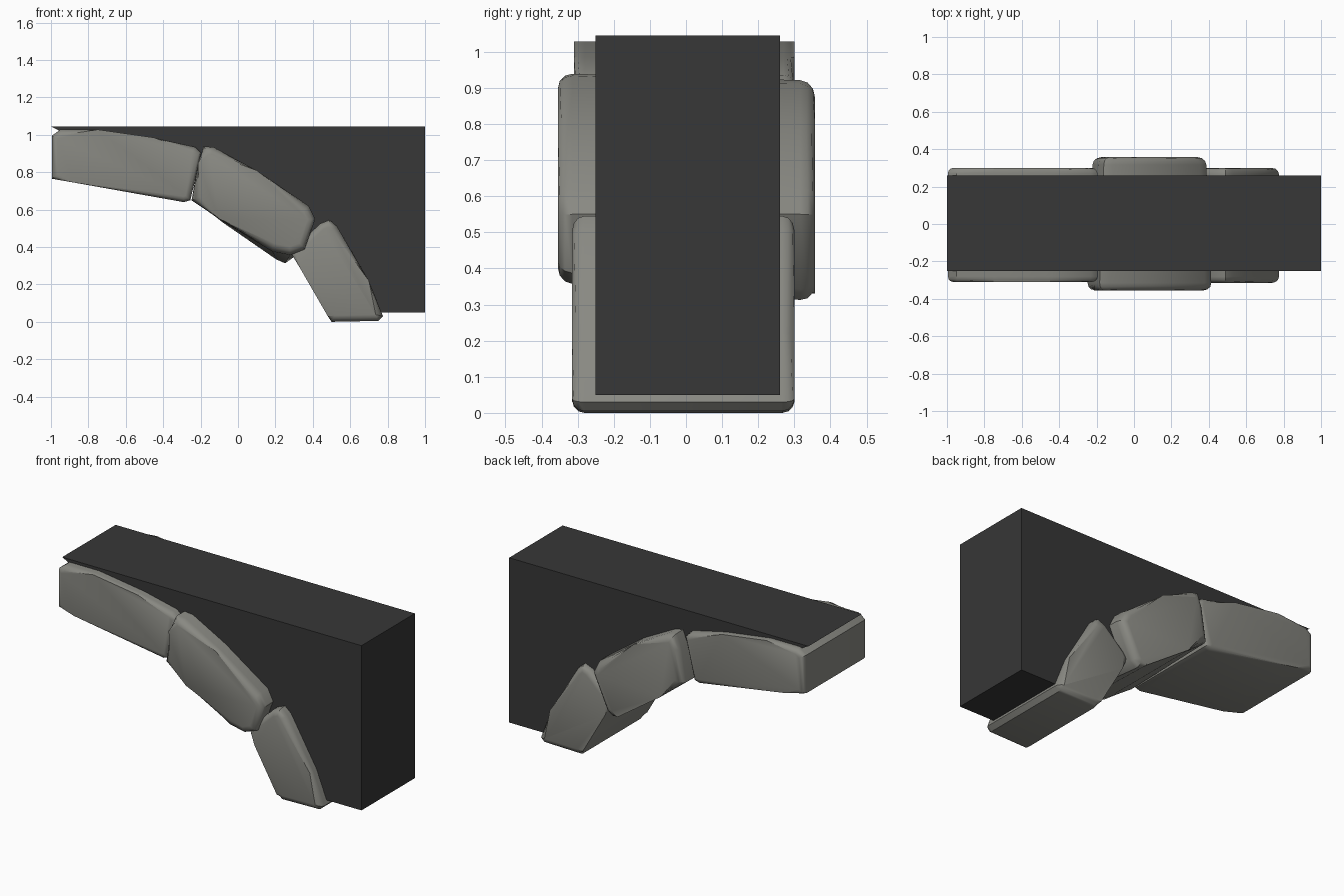
import bpy, bmesh

if "Cube" in bpy.data.objects:
    bpy.data.objects.remove(bpy.data.objects["Cube"])


def material(name, rgb):
    m = bpy.data.materials.new(name)
    m.diffuse_color = (*rgb, 1)
    m.use_nodes = True
    m.node_tree.nodes["Principled BSDF"].inputs["Base Color"].default_value = m.diffuse_color
    return m


stone = material("warm grey stone", (0.25, 0.25, 0.225))
dark = material("dark wall", (0.038, 0.038, 0.038))


def prism(name, front, back, y0, y1, mat, rim=0.0):
    """Loft between a front and a back (x, z) profile, with optional rounded rims."""
    bm = bmesh.new()
    a = [bm.verts.new((x, y0, z)) for x, z in front]
    b = [bm.verts.new((x, y1, z)) for x, z in back]
    n = len(a)
    caps = [bm.faces.new(a), bm.faces.new(b[::-1])]
    for i in range(n):
        j = (i + 1) % n
        bm.faces.new((a[j], a[i], b[i], b[j]))
    if rim:
        edges = list({e for f in caps for e in f.edges})
        bmesh.ops.bevel(bm, geom=edges, offset=rim, segments=3, profile=0.5,
                        affect='EDGES', clamp_overlap=True)
    bmesh.ops.recalc_face_normals(bm, faces=bm.faces)
    me = bpy.data.meshes.new(name)
    bm.to_mesh(me)
    bm.free()
    me.materials.append(mat)
    ob = bpy.data.objects.new(name, me)
    bpy.context.collection.objects.link(ob)
    if rim:
        bpy.ops.object.select_all(action='DESELECT')
        ob.select_set(True)
        bpy.context.view_layer.objects.active = ob
        bpy.ops.object.shade_smooth_by_angle(angle=0.6)
    return ob


# Wall block with the arch cut out of its lower corner
wall = [(-1, 1.045), (-0.93, 1.01), (-0.2, 0.82), (0.35, 0.47), (0.58, 0.05),
        (1, 0.05), (1, 1.045)]
prism("wall_block", wall, wall, -0.25, 0.26, dark)

# Upper arch stone
upper = [(-0.995, 0.765), (-0.88, 0.745), (-0.29, 0.64), (-0.255, 0.65),
         (-0.195, 0.9), (-0.23, 0.935), (-0.45, 0.985), (-0.75, 1.028),
         (-0.95, 1.028), (-0.995, 0.995)]
prism("upper_arch_stone", upper, upper, -0.31, 0.30, stone, 0.03)

# Middle arch stone, the widest, with its lower corner dropping toward the back
mid_front = [(-0.25, 0.65), (-0.1, 0.55), (0.18, 0.38), (0.28, 0.36),
             (0.36, 0.39), (0.415, 0.55), (0.38, 0.62), (0.1, 0.81),
             (-0.13, 0.935), (-0.185, 0.94), (-0.215, 0.85)]
mid_back = [(-0.22, 0.64), (-0.08, 0.53), (0.21, 0.33), (0.25, 0.31),
            (0.29, 0.34), (0.385, 0.55), (0.35, 0.62), (0.1, 0.80),
            (-0.11, 0.91), (-0.16, 0.92), (-0.19, 0.84)]
prism("middle_arch_stone", mid_front, mid_back, -0.355, 0.357, stone, 0.04)

# Lower arch stone
lower = [(0.285, 0.365), (0.33, 0.29), (0.48, 0.03), (0.50, 0.0), (0.75, 0.005),
         (0.775, 0.03), (0.7, 0.22), (0.53, 0.51), (0.49, 0.545),
         (0.44, 0.525), (0.31, 0.405)]
prism("lower_arch_stone", lower, lower, -0.315, 0.30, stone, 0.035)
